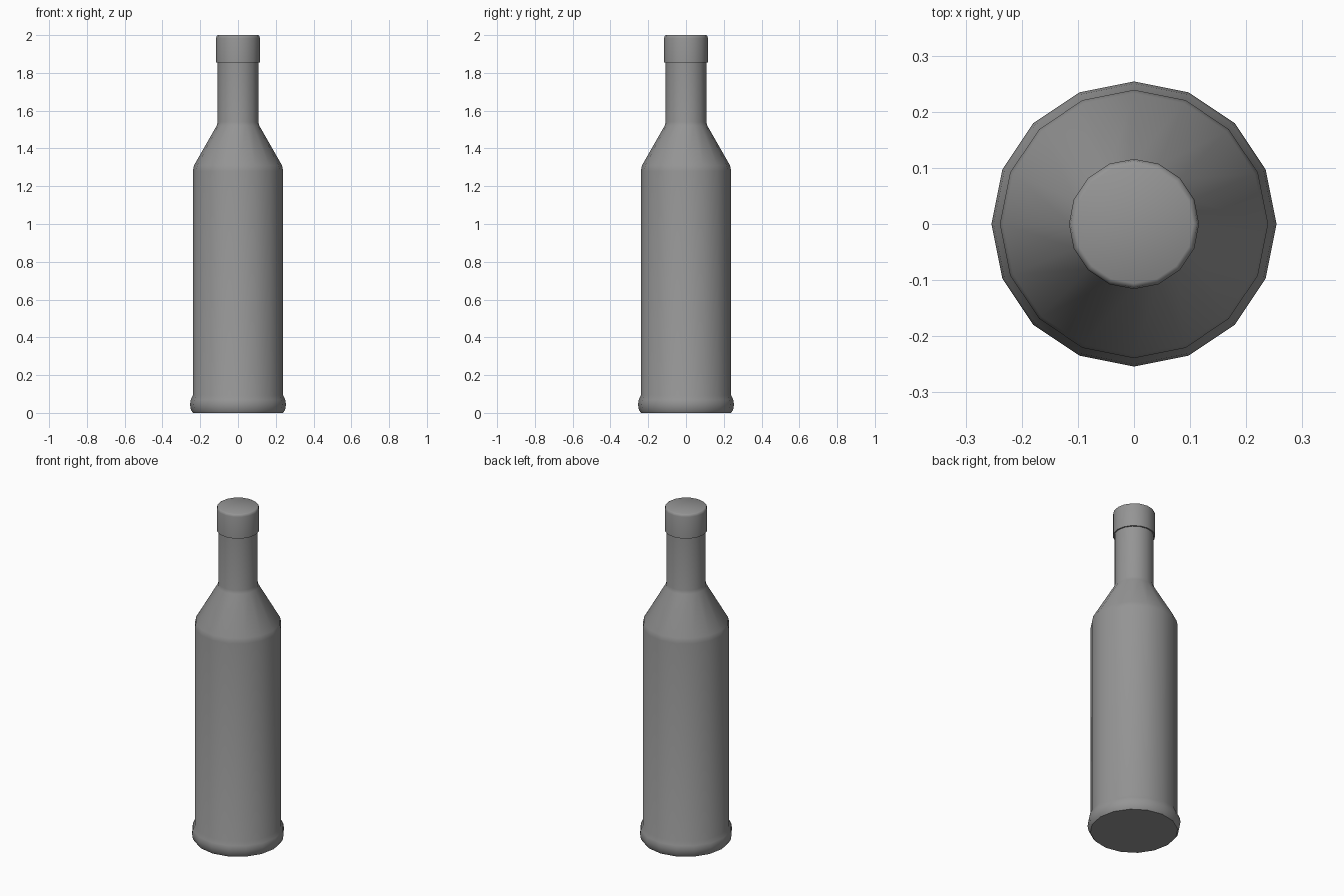
import bpy, bmesh, math

cube = bpy.data.objects.get("Cube")
if cube:
    bpy.data.objects.remove(cube)

SIDES = 16

grey = bpy.data.materials.new("plain grey")
grey.use_nodes = True
colour = (0.3, 0.3, 0.3, 1)
grey.diffuse_color = colour
grey.node_tree.nodes["Principled BSDF"].inputs["Base Color"].default_value = colour


def lathe(name, profile):
    """Turn (radius, height) points about z into a closed, smooth solid."""
    bm = bmesh.new()
    rings = []
    for r, z in profile:
        angles = [2 * math.pi * i / SIDES for i in range(SIDES)]
        rings.append([bm.verts.new((r * math.cos(a), r * math.sin(a), z)) for a in angles])
    for low, high in zip(rings, rings[1:]):
        for i in range(SIDES):
            j = (i + 1) % SIDES
            bm.faces.new((low[i], low[j], high[j], high[i]))
    bm.faces.new(rings[0][::-1])
    bm.faces.new(rings[-1])
    mesh = bpy.data.meshes.new(name)
    bm.to_mesh(mesh)
    bm.free()
    mesh.materials.append(grey)
    obj = bpy.data.objects.new(name, mesh)
    bpy.context.collection.objects.link(obj)
    bpy.ops.object.select_all(action="DESELECT")
    obj.select_set(True)
    bpy.context.view_layer.objects.active = obj
    bpy.ops.object.shade_smooth_by_angle(angle=math.radians(50))
    return obj


# Glass body: rounded foot, straight wall, sloping shoulder and neck
lathe("bottle_body", [
    (0.239, 0), (0.249, 0.015), (0.254, 0.045), (0.25, 0.07), (0.239, 0.093),
    (0.239, 1.28), (0.233, 1.31), (0.113, 1.52), (0.108, 1.54), (0.108, 1.9),
])

# Cap: wider than the neck, with a softened top rim
lathe("bottle_cap", [(0.116, 1.855), (0.116, 1.985), (0.113, 1.996), (0.106, 2.0)])
